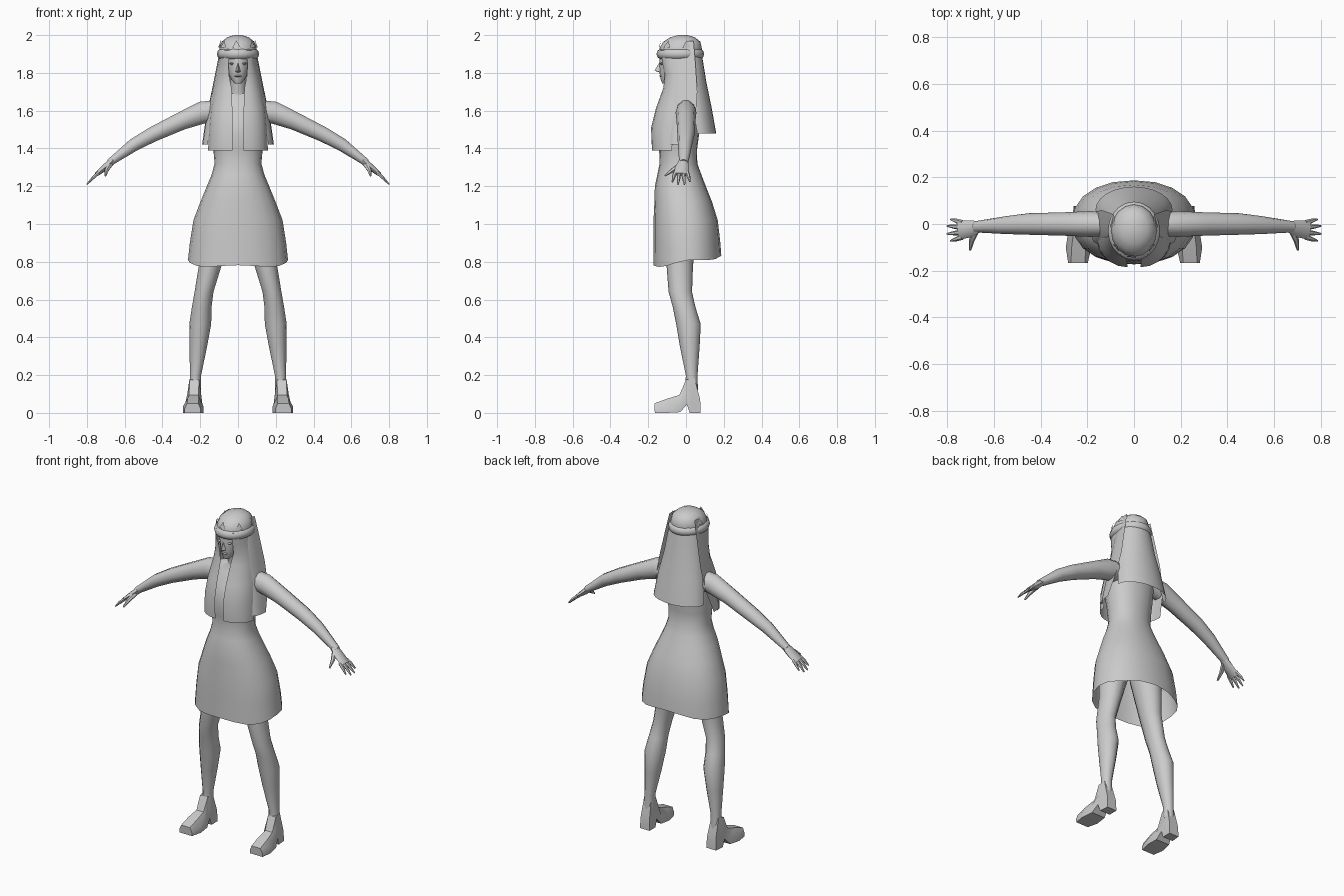
import bpy, bmesh, math
from mathutils import Vector

grey = bpy.data.materials.new("plain_grey")
grey.diffuse_color = (0.6, 0.6, 0.6, 1)


def build(name, verts, faces, mirror=False, angle=50):
    """Mesh object with consistent normals, optional x mirror and smooth shading."""
    me = bpy.data.meshes.new(name)
    me.from_pydata([tuple(v) for v in verts], [], faces)
    bm = bmesh.new()
    bm.from_mesh(me)
    bmesh.ops.recalc_face_normals(bm, faces=bm.faces)
    bm.to_mesh(me)
    bm.free()
    me.materials.append(grey)
    me.shade_smooth()
    me.set_sharp_from_angle(angle=math.radians(angle))
    ob = bpy.data.objects.new(name, me)
    bpy.context.collection.objects.link(ob)
    if mirror:
        ob.modifiers.new("mirror", 'MIRROR')
    return ob


def grid_faces(rows, n, closed):
    return [(r * n + i, r * n + (i + 1) % n, (r + 1) * n + (i + 1) % n, (r + 1) * n + i)
            for r in range(rows - 1) for i in range(n if closed else n - 1)]


def loft(name, rings, n=12, mirror=False, limb=False, caps=(True, True), power=2.0, hem=None):
    """Skin rings (x, y, z, ra, rb): horizontal, or square to the path when limb."""
    pts = [Vector(r[:3]) for r in rings]
    verts = []
    for k, (x, y, z, ra, rb) in enumerate(rings):
        u, v = Vector((1, 0, 0)), Vector((0, 1, 0))
        if limb:
            t = (pts[min(k + 1, len(pts) - 1)] - pts[max(k - 1, 0)]).normalized()
            v = t.cross(Vector((0, 1, 0))).normalized()
            u = v.cross(t)
        for i in range(n):
            a = 2 * math.pi * i / n
            c, s = math.cos(a), math.sin(a)
            p = pts[k] + u * (ra * math.copysign(abs(c) ** (2 / power), c)) \
                + v * (rb * math.copysign(abs(s) ** (2 / power), s))
            if hem and k == 0:
                p.z += hem(a)
            verts.append(p)
    faces = grid_faces(len(rings), n, True)
    if caps[0]:
        faces.append(tuple(range(n)))
    if caps[1]:
        faces.append(tuple(range((len(rings) - 1) * n, len(rings) * n)))
    return build(name, verts, faces, mirror)


def hair_sheet(name, rows, n=6):
    """Curved sheet; each row is z, (x, y) of the crown edge, (x, y) of the side edge."""
    verts = []
    for z, x0, y0, x1, y1 in rows:
        for i in range(n):
            a = math.pi / 2 * i / (n - 1)
            verts.append((x0 + (x1 - x0) * math.sin(a), y1 + (y0 - y1) * math.cos(a), z))
    return build(name, verts, grid_faces(len(rows), n, False), True)


# Dress: open flared skirt with a hem that rises to the back
loft("dress", [
    (0, 0.007, 0.80, 0.265, 0.18), (0, 0.005, 0.90, 0.255, 0.177), (0, -0.002, 1.02, 0.236, 0.17),
    (0, -0.015, 1.12, 0.198, 0.152), (0, -0.03, 1.20, 0.165, 0.135), (0, -0.035, 1.26, 0.14, 0.117),
    (0, -0.04, 1.32, 0.124, 0.10), (0, -0.042, 1.39, 0.13, 0.10), (0, -0.045, 1.48, 0.138, 0.115),
    (0, -0.03, 1.57, 0.142, 0.10), (0, -0.01, 1.64, 0.145, 0.07), (0, -0.008, 1.67, 0.11, 0.055),
    (0, -0.015, 1.69, 0.055, 0.045)],
    n=20, caps=(False, True), power=2.2,
    hem=lambda a: 0.026 * math.sin(a) + 0.008 * math.cos(4 * a))

# Neck and head
loft("neck", [(0, -0.015, 1.66, 0.05, 0.045), (0, -0.025, 1.72, 0.04, 0.04),
              (0, -0.04, 1.81, 0.04, 0.045)], n=10)
loft("head", [(0, -0.108, 1.745, 0.018, 0.018), (0, -0.088, 1.765, 0.036, 0.046),
              (0, -0.06, 1.80, 0.055, 0.08), (0, -0.042, 1.84, 0.066, 0.10),
              (0, -0.035, 1.88, 0.074, 0.106), (0, -0.03, 1.93, 0.076, 0.104)], n=16)
build("nose", [(0, -0.138, 1.86), (-0.014, -0.138, 1.805), (0.014, -0.138, 1.805),
               (0, -0.167, 1.812), (0, -0.13, 1.798)],
      [(0, 1, 3), (0, 3, 2), (1, 4, 3), (4, 2, 3)])
loft("mouth", [(0, -0.131, 1.777, 0.012, 0.004), (0, -0.132, 1.783, 0.02, 0.01),
               (0, -0.134, 1.79, 0.012, 0.004)], n=8)
loft("eye", [(0.03, -0.126, 1.842, 0.006, 0.004), (0.03, -0.128, 1.849, 0.015, 0.009),
             (0.03, -0.128, 1.856, 0.008, 0.004)], n=8, mirror=True)

# Knitted cap: dome and rolled band
loft("cap", [(0, -0.03, 1.88, 0.096, 0.11), (0, -0.028, 1.93, 0.098, 0.112),
             (0, -0.022, 1.965, 0.086, 0.098), (0, -0.018, 1.988, 0.058, 0.066),
             (0, -0.016, 2.0, 0.02, 0.024)], n=16, caps=(False, True))
band = []
for i in range(20):
    a = 2 * math.pi * i / 20
    for j in range(8):
        b = 2 * math.pi * j / 8
        r = 0.018 * math.cos(b)
        band.append(((0.094 + r) * math.cos(a), -0.03 + (0.108 + r) * math.sin(a),
                     1.9 + 0.026 * math.sin(b)))
build("cap_band", band, [(i * 8 + j, i * 8 + (j + 1) % 8, (i + 1) % 20 * 8 + (j + 1) % 8,
                          (i + 1) % 20 * 8 + j) for i in range(20) for j in range(8)])

# Triangular patches on the cap
for k, a in enumerate((-95, -40, 15, 165, 220)):
    c, s = math.cos(math.radians(a)), math.sin(math.radians(a))
    tri = [(0.102 * c - s * w, -0.027 + 0.116 * s + c * w, 1.935) for w in (-0.022, 0.022)]
    build("cap_patch", tri + [(0.094 * c, -0.024 + 0.108 * s, 1.972)], [(0, 1, 2)])

# Hair: front locks, side locks, back curtain
hair_sheet("front_hair", [
    (1.92, 0.045, -0.135, 0.092, -0.02), (1.85, 0.05, -0.125, 0.102, -0.01),
    (1.79, 0.048, -0.112, 0.115, -0.01), (1.72, 0.034, -0.12, 0.126, -0.02),
    (1.61, 0.03, -0.16, 0.146, -0.045), (1.51, 0.028, -0.185, 0.155, -0.065),
    (1.39, 0.028, -0.18, 0.158, -0.075)])
hair_sheet("side_hair", [
    (1.97, 0.07, -0.04, 0.085, 0.04), (1.85, 0.098, -0.05, 0.11, 0.05),
    (1.7, 0.125, -0.06, 0.14, 0.06), (1.56, 0.145, -0.07, 0.17, 0.05),
    (1.42, 0.16, -0.085, 0.19, 0.0)], n=4)
hair_sheet("back_hair", [
    (1.95, 0, 0.075, 0.085, -0.01), (1.85, 0, 0.092, 0.108, 0.0), (1.75, 0, 0.108, 0.122, 0.01),
    (1.62, 0, 0.135, 0.148, 0.035), (1.48, 0, 0.16, 0.165, 0.06)], n=7)

# Arms, hands, fingers
loft("arm", [(0.10, 0, 1.60, 0.052, 0.06), (0.19, 0, 1.59, 0.055, 0.062),
             (0.30, 0, 1.545, 0.05, 0.05), (0.45, 0, 1.475, 0.046, 0.042),
             (0.55, -0.005, 1.42, 0.038, 0.036), (0.68, -0.012, 1.325, 0.024, 0.02)],
     n=10, mirror=True, limb=True)
loft("palm", [(0.66, -0.012, 1.338, 0.024, 0.019), (0.70, -0.02, 1.302, 0.036, 0.018),
              (0.75, -0.026, 1.262, 0.042, 0.011)], n=8, mirror=True, limb=True)
for y0, y1, x1, z1 in ((0.006, 0.02, 0.785, 1.225), (-0.015, -0.008, 0.8, 1.21),
                       (-0.036, -0.042, 0.8, 1.21), (-0.057, -0.072, 0.785, 1.222)):
    loft("finger", [(0.735, y0, 1.273, 0.011, 0.01), ((0.735 + x1) / 2, (y0 + y1) / 2, (1.28 + z1) / 2, 0.01, 0.009),
                    (x1, y1, z1, 0.004, 0.004)], n=6, mirror=True, limb=True)
loft("thumb", [(0.675, -0.025, 1.318, 0.014, 0.015), (0.695, -0.07, 1.285, 0.012, 0.012),
               (0.702, -0.112, 1.255, 0.004, 0.005)], n=6, mirror=True, limb=True)

# Legs
loft("leg", [(0.11, -0.03, 1.0, 0.09, 0.095), (0.147, -0.033, 0.78, 0.06, 0.07),
             (0.18, -0.03, 0.64, 0.05, 0.062), (0.192, -0.01, 0.56, 0.052, 0.06),
             (0.2, 0.013, 0.47, 0.058, 0.065), (0.21, 0.02, 0.35, 0.046, 0.052),
             (0.225, 0.03, 0.2, 0.03, 0.031), (0.226, 0.03, 0.12, 0.03, 0.033)],
     n=12, mirror=True)

# Shoes: block heel, arched platform sole, tapered upper
sole = [(0.078, 0.0), (0.02, 0.0), (0.005, 0.045), (-0.03, 0.004), (-0.1, 0.0), (-0.165, 0.0)]
upper = [(0.075, 0.07), (0.045, 0.185), (0.0, 0.175), (-0.035, 0.095), (-0.1, 0.075), (-0.168, 0.05)]
verts, shoe_faces = [], []
for k in range(6):
    (ys, zs), (yu, zu) = sole[k], upper[k]
    low = (0.032, 0.035, 0.036, 0.046, 0.055, 0.042)[k]
    top = (0.03, 0.024, 0.026, 0.024, 0.03, 0.03)[k]
    mid = zs + 0.45 * (zu - zs)
    ym = ys + 0.45 * (yu - ys)
    cx = 0.226 + 0.014 * k / 5
    for w, y, z in ((-low, ys, zs), (low, ys, zs), (low, ym, mid), (top, yu, zu),
                    (-top, yu, zu), (-low, ym, mid)):
        verts.append((cx + w, y, z))
shoe_faces = grid_faces(6, 6, True) + [tuple(range(6)), tuple(range(30, 36))]
build("shoe", verts, shoe_faces, True, 40)
